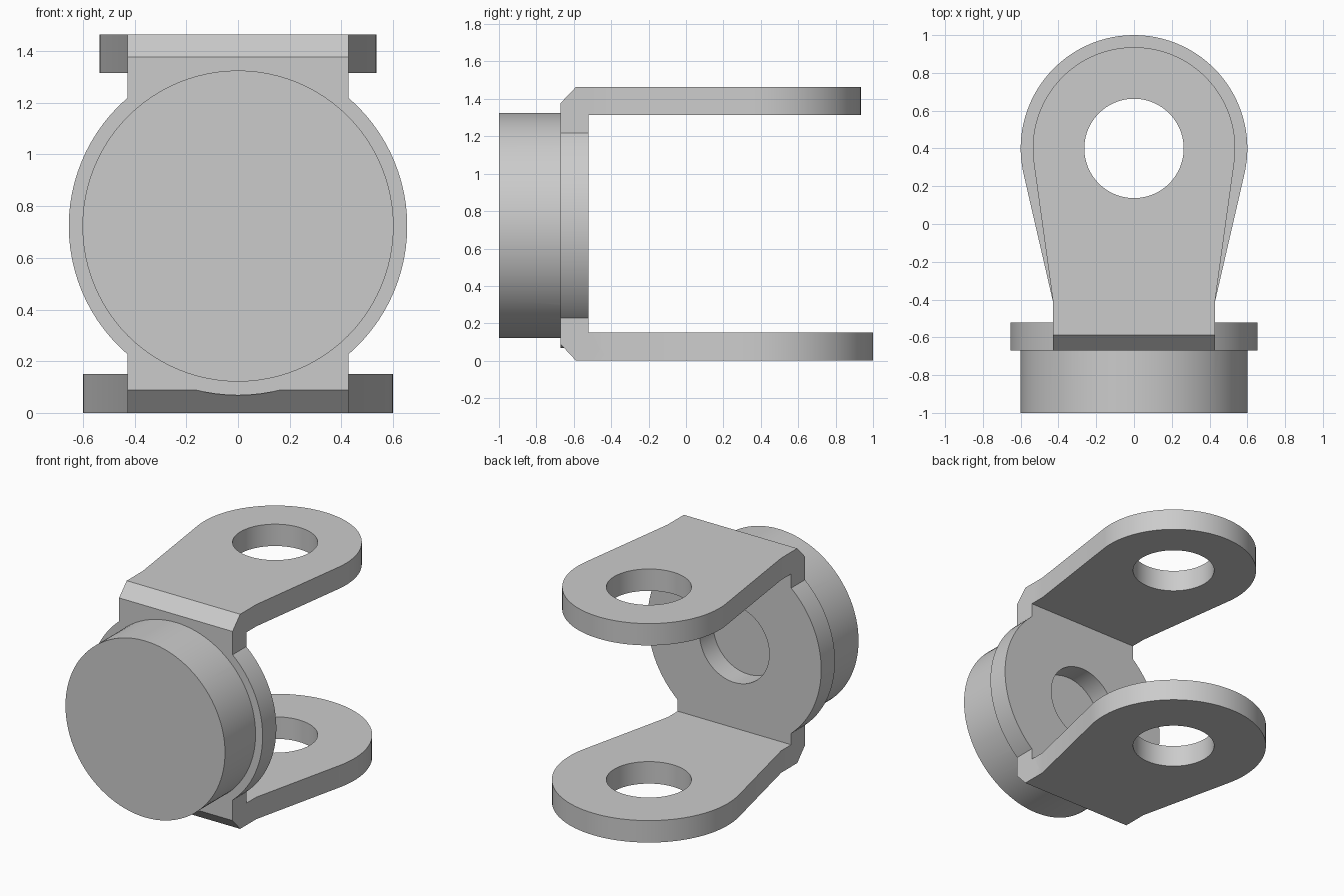
import bpy, bmesh
from math import pi, cos, sin, acos, atan2, hypot, radians

if "Cube" in bpy.data.objects:
    bpy.data.objects.remove(bpy.data.objects["Cube"])

W = 0.428            # half width of the strap
ZC = 0.723           # height of the pivot axis
YF, YB = -0.67, -0.522   # front and back of the web plate
PIN_Y, HOLE = 0.4, 0.263
TOP = 1.464


def prism(name, pts, lo, hi, axis):
    """Extrude a 2D profile from lo to hi along an axis."""
    place = {'x': lambda a, b, t: (t, a, b),
             'y': lambda a, b, t: (a, t, b),
             'z': lambda a, b, t: (a, b, t)}[axis]
    bm = bmesh.new()
    rings = [[bm.verts.new(place(a, b, t)) for a, b in pts] for t in (lo, hi)]
    n = len(pts)
    for r in rings:
        bm.faces.new(r)
    for i in range(n):
        j = (i + 1) % n
        bm.faces.new((rings[0][i], rings[0][j], rings[1][j], rings[1][i]))
    bmesh.ops.recalc_face_normals(bm, faces=bm.faces)
    me = bpy.data.meshes.new(name)
    bm.to_mesh(me)
    bm.free()
    ob = bpy.data.objects.new(name, me)
    bpy.context.collection.objects.link(ob)
    return ob


def circle(cx, cy, r, n=96):
    return [(cx + r * cos(2 * pi * i / n), cy + r * sin(2 * pi * i / n)) for i in range(n)]


def paddle(r, n=56):
    """Arm outline: straight neck, flanks tangent to a round end."""
    neck_y = -0.415
    dx, dy = W, neck_y - PIN_Y
    a0 = atan2(dy, dx) + acos(r / hypot(dx, dy))
    arc = [a0 + (pi - 2 * a0) * i / n for i in range(n + 1)]
    return ([(-W, neck_y), (-W, -0.5), (W, -0.5), (W, neck_y)]
            + [(r * cos(a), PIN_Y + r * sin(a)) for a in arc])


def combine(target, tool, op):
    m = target.modifiers.new(op.title(), 'BOOLEAN')
    m.operation, m.solver, m.object = op, 'EXACT', tool
    bpy.context.view_layer.objects.active = target
    bpy.ops.object.modifier_apply(modifier=m.name)
    bpy.data.objects.remove(tool)


# U-shaped strap with chamfered outer corners
channel = [(YF, 0.088), (-0.588, 0), (-0.415, 0), (-0.415, 0.15), (YB, 0.15),
           (YB, 1.315), (-0.415, 1.315), (-0.415, TOP), (-0.588, TOP), (YF, 1.378)]
fork = prism("fork_bracket", channel, -W, W, 'x')

# Round web plate, front boss and the two arms
for part in (prism("web_disc", circle(0, ZC, 0.655), YF, YB, 'y'),
             prism("front_boss", circle(0, ZC, 0.602), -1.0, YF, 'y'),
             prism("lower_arm", paddle(0.6), 0, 0.15, 'z'),
             prism("upper_arm", paddle(0.536), 1.315, TOP, 'z')):
    combine(fork, part, 'UNION')

# Pin holes through both arms, blind recess in the web
combine(fork, prism("pin_hole", circle(0, PIN_Y, HOLE), -0.2, 1.7, 'z'), 'DIFFERENCE')
combine(fork, prism("web_recess", circle(0, ZC, HOLE), YF, -0.4, 'y'), 'DIFFERENCE')

bpy.ops.object.select_all(action='DESELECT')
fork.select_set(True)
bpy.context.view_layer.objects.active = fork
bpy.ops.object.shade_smooth_by_angle(angle=radians(25))
